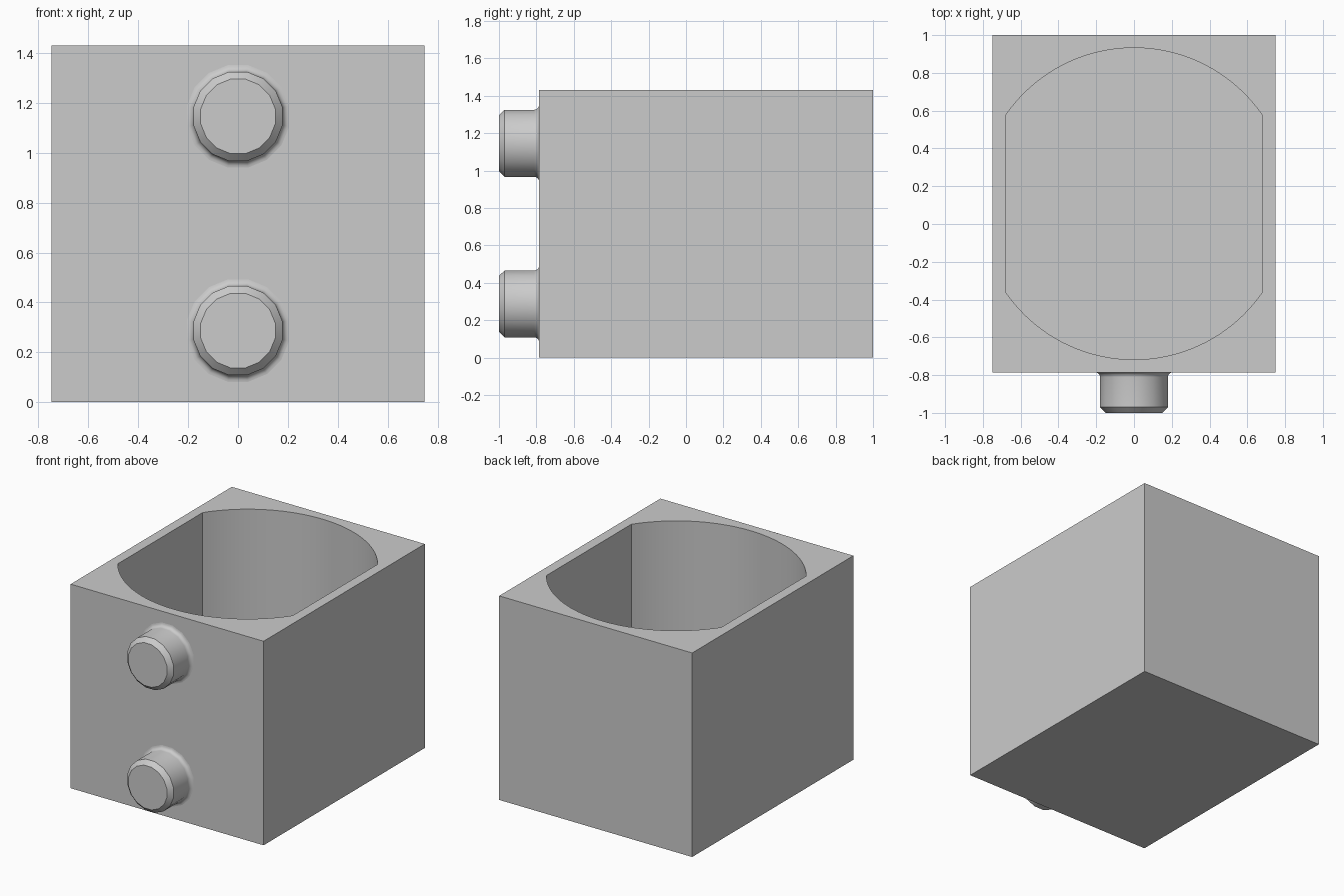
import bpy, bmesh, math

# Remove the default cube
default = bpy.data.objects.get("Cube")
if default:
    bpy.data.objects.remove(default, do_unlink=True)

# Single plain grey
grey = bpy.data.materials.new("plain grey")
grey.use_nodes = True
colour = (0.6, 0.6, 0.6, 1)
grey.diffuse_color = colour
grey.node_tree.nodes["Principled BSDF"].inputs["Base Color"].default_value = colour

HALF_X, FRONT, BACK, HEIGHT = 0.748, -0.785, 1.0, 1.43
WALL = 0.07


def add_object(name, bm):
    bmesh.ops.recalc_face_normals(bm, faces=bm.faces)
    mesh = bpy.data.meshes.new(name)
    bm.to_mesh(mesh)
    bm.free()
    mesh.materials.append(grey)
    obj = bpy.data.objects.new(name, mesh)
    bpy.context.collection.objects.link(obj)
    return obj


def smooth(obj):
    bpy.ops.object.select_all(action="DESELECT")
    obj.select_set(True)
    bpy.context.view_layer.objects.active = obj
    bpy.ops.object.shade_smooth_by_angle(angle=math.radians(30))


def prism(name, outline, bottom, top):
    """Extrude a plan outline between two heights."""
    bm = bmesh.new()
    base = bm.faces.new([bm.verts.new((x, y, bottom)) for x, y in outline])
    solid = bmesh.ops.extrude_face_region(bm, geom=[base])
    for v in solid["geom"]:
        if isinstance(v, bmesh.types.BMVert):
            v.co.z = top
    return add_object(name, bm)


# Block body
body = prism("container_body", [(-HALF_X, FRONT), (HALF_X, FRONT),
                                (HALF_X, BACK), (-HALF_X, BACK)], 0, HEIGHT)

# Pocket: circle with flattened sides
RADIUS, CENTRE_Y, STEPS = 0.825, (FRONT + BACK) / 2, 40
half_x = HALF_X - WALL
start = math.acos(half_x / RADIUS)
angles = [start + (math.pi - 2 * start) * i / STEPS for i in range(STEPS + 1)]
outline = [(RADIUS * math.cos(a + turn), CENTRE_Y + RADIUS * math.sin(a + turn))
           for turn in (0, math.pi) for a in angles]
cutter = prism("pocket_cutter", outline, WALL, HEIGHT + 0.2)
cutter.hide_render = True
cut = body.modifiers.new("pocket", "BOOLEAN")
cut.operation = "DIFFERENCE"
cut.solver = "EXACT"
cut.object = cutter
bpy.context.view_layer.objects.active = body
bpy.ops.object.modifier_apply(modifier=cut.name)
bpy.data.objects.remove(cutter, do_unlink=True)
smooth(body)

# Pegs: chamfered tip, straight shaft, rounded fillet into the front wall
SIDES, PEG, CHAMFER, FILLET = 16, 0.1825, 0.03, 0.027
profile = [(PEG - CHAMFER, -1), (PEG, -1 + CHAMFER)]
for i in range(6):
    a = math.pi / 2 * i / 5
    profile.append((PEG + FILLET * (1 - math.cos(a)), FRONT - FILLET * (1 - math.sin(a))))


def peg(name, z):
    bm = bmesh.new()
    rings = []
    for r, y in profile:
        turns = [2 * math.pi * (k + 0.5) / SIDES for k in range(SIDES)]
        rings.append([bm.verts.new((r * math.cos(t), y, z + r * math.sin(t))) for t in turns])
    bm.faces.new(rings[0])
    for a, b in zip(rings, rings[1:]):
        for k in range(SIDES):
            n = (k + 1) % SIDES
            bm.faces.new((a[k], a[n], b[n], b[k]))
    bm.faces.new(rings[-1])
    smooth(add_object(name, bm))


peg("lower_peg", 0.287)
peg("upper_peg", 1.146)
